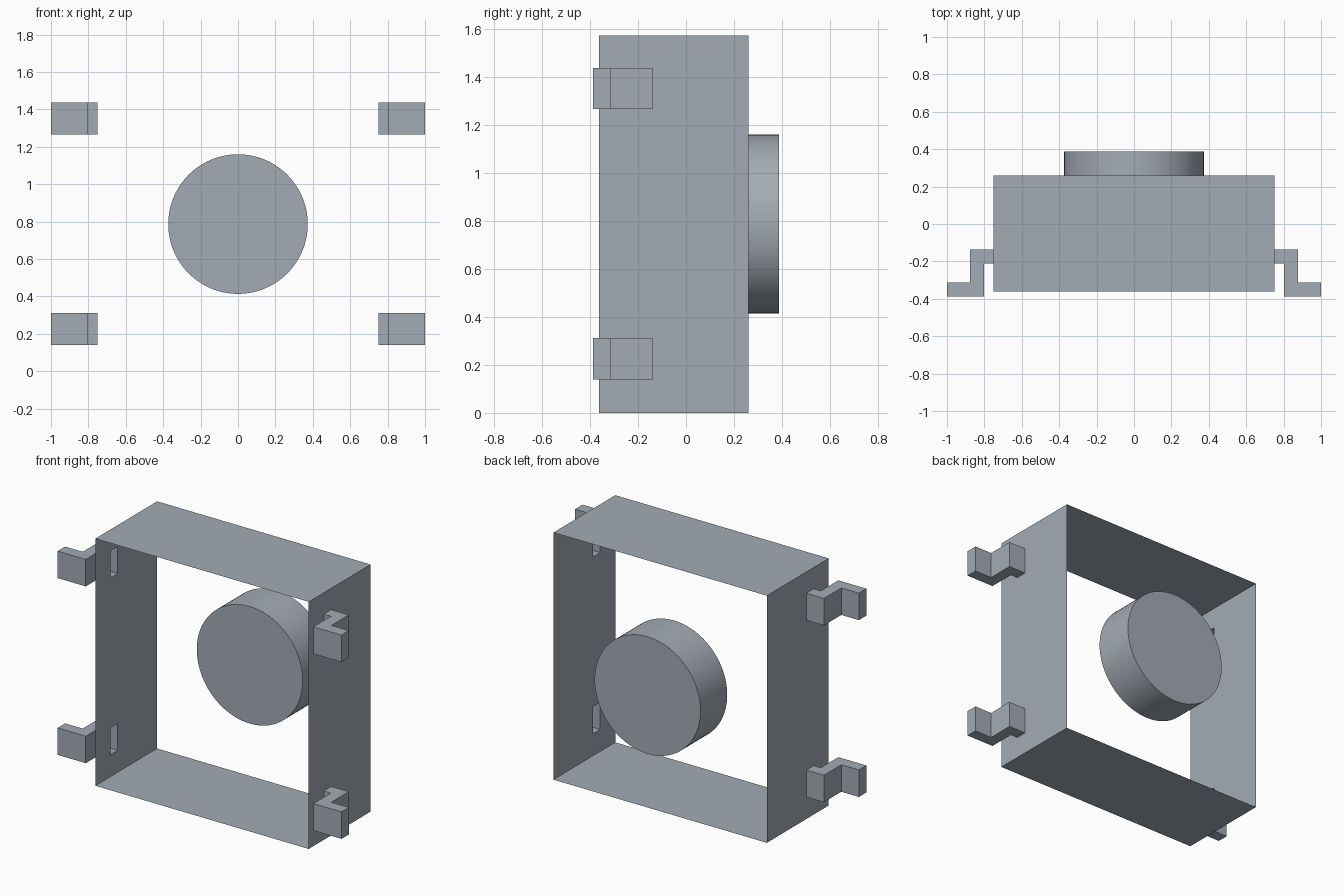
import bpy, bmesh, math
from mathutils import Matrix

cube = bpy.data.objects.get("Cube")
if cube:
    bpy.data.objects.remove(cube, do_unlink=True)

# Main dimensions
HALF_W, HEIGHT = 0.752, 1.574
FRONT, BACK = -0.362, 0.26
SLOT_Y = (-0.211, -0.137)
LEG_Z = {"lower": (0.14, 0.312), "upper": (1.266, 1.438)}
BUTTON_R, BUTTON_Y = 0.373, (0.118, 0.387)

grey = bpy.data.materials.new("blue_grey")
grey.use_nodes = True
colour = (0.37, 0.41, 0.46, 1.0)
grey.diffuse_color = colour
grey.node_tree.nodes["Principled BSDF"].inputs["Base Color"].default_value = colour


def make_object(name, bm):
    """Turn a bmesh into a named, coloured object."""
    bmesh.ops.recalc_face_normals(bm, faces=bm.faces)
    mesh = bpy.data.meshes.new(name)
    bm.to_mesh(mesh)
    bm.free()
    mesh.materials.append(grey)
    obj = bpy.data.objects.new(name, mesh)
    bpy.context.collection.objects.link(obj)
    return obj


# Housing: thin four-sided sleeve, open front and back, with slots for the legs
slots = sorted(LEG_Z.values())
levels = [0.0, *slots[0], *slots[1], HEIGHT]
ring = [(HALF_W, z) for z in levels] + [(-HALF_W, z) for z in reversed(levels)]
stations = [FRONT, *SLOT_Y, BACK]
bm = bmesh.new()
rows = [[bm.verts.new((x, y, z)) for x, z in ring] for y in stations]
for s in range(len(stations) - 1):
    for i in range(len(ring)):
        j = (i + 1) % len(ring)
        mid_z = (ring[i][1] + ring[j][1]) / 2
        if s == 1 and any(a < mid_z < b for a, b in slots):
            continue
        bm.faces.new((rows[s][i], rows[s][j], rows[s + 1][j], rows[s + 1][i]))
make_object("housing_sleeve", bm)

# Legs: stepped strips, hollow where they meet the housing slots
leg_profile = [(HALF_W, SLOT_Y[1]), (0.876, SLOT_Y[1]), (0.876, -0.312),
               (1.0, -0.312), (1.0, -0.387), (0.802, -0.387),
               (0.802, SLOT_Y[0]), (HALF_W, SLOT_Y[0])]
for side_name, side in (("left", 1), ("right", -1)):
    for level, (z0, z1) in LEG_Z.items():
        bm = bmesh.new()
        low = [bm.verts.new((side * x, y, z0)) for x, y in leg_profile]
        high = [bm.verts.new((side * x, y, z1)) for x, y in leg_profile]
        bm.faces.new(low)
        bm.faces.new(high)
        for i in range(len(leg_profile) - 1):
            bm.faces.new((low[i], low[i + 1], high[i + 1], high[i]))
        make_object(f"{level}_{side_name}_leg", bm)

# Round button, partly inside the sleeve and standing out of the back
bm = bmesh.new()
bmesh.ops.create_cone(
    bm, cap_ends=True, segments=96, radius1=BUTTON_R, radius2=BUTTON_R,
    depth=BUTTON_Y[1] - BUTTON_Y[0],
    matrix=Matrix.Translation((0, sum(BUTTON_Y) / 2, HEIGHT / 2))
    @ Matrix.Rotation(math.pi / 2, 4, 'X'))
button = make_object("round_button", bm)
bpy.ops.object.select_all(action='DESELECT')
button.select_set(True)
bpy.context.view_layer.objects.active = button
bpy.ops.object.shade_smooth_by_angle(angle=math.radians(30))
